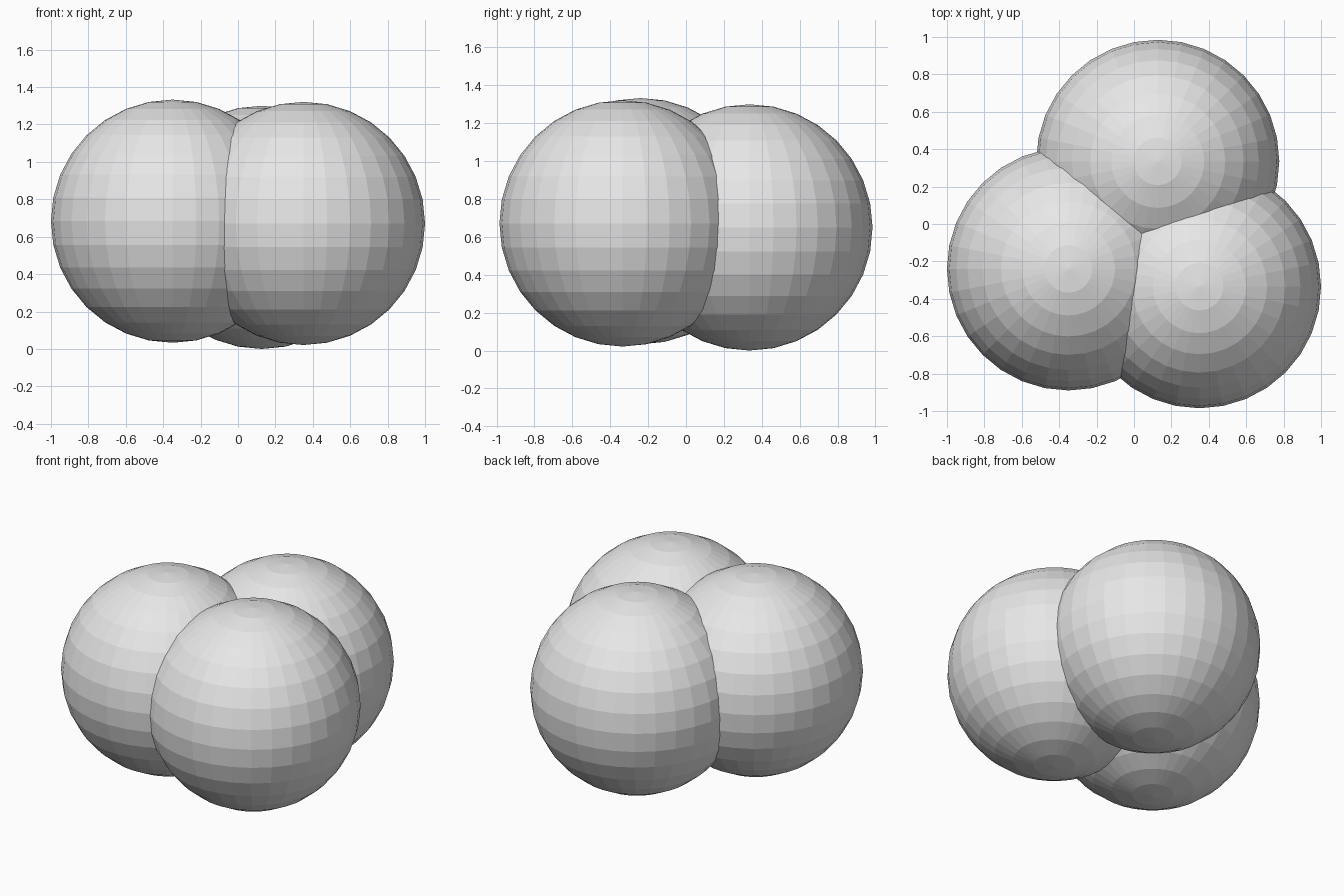
import bpy

# Remove the default cube only
cube = bpy.data.objects.get("Cube")
if cube:
    bpy.data.objects.remove(cube, do_unlink=True)

# One plain grey for everything
GREY = (0.8, 0.8, 0.8, 1.0)
grey = bpy.data.materials.new("light_grey")
grey.use_nodes = True
grey.diffuse_color = GREY
for node in grey.node_tree.nodes:
    if node.type == 'BSDF_PRINCIPLED':
        node.inputs["Base Color"].default_value = GREY

RADIUS = 0.65


def add_ball(name, center):
    """Flat-shaded faceted ball."""
    bpy.ops.mesh.primitive_uv_sphere_add(
        segments=32, ring_count=16, radius=RADIUS, location=center)
    ball = bpy.context.object
    ball.name = name
    ball.data.name = name
    ball.data.materials.append(grey)
    bpy.ops.object.shade_flat()
    return ball


# Three overlapping balls in a cluster, each at a slightly different height
add_ball("right_ball", (-0.35, -0.24, 0.683))
add_ball("left_ball", (0.35, -0.335, 0.671))
add_ball("back_ball", (0.127, 0.335, RADIUS))
